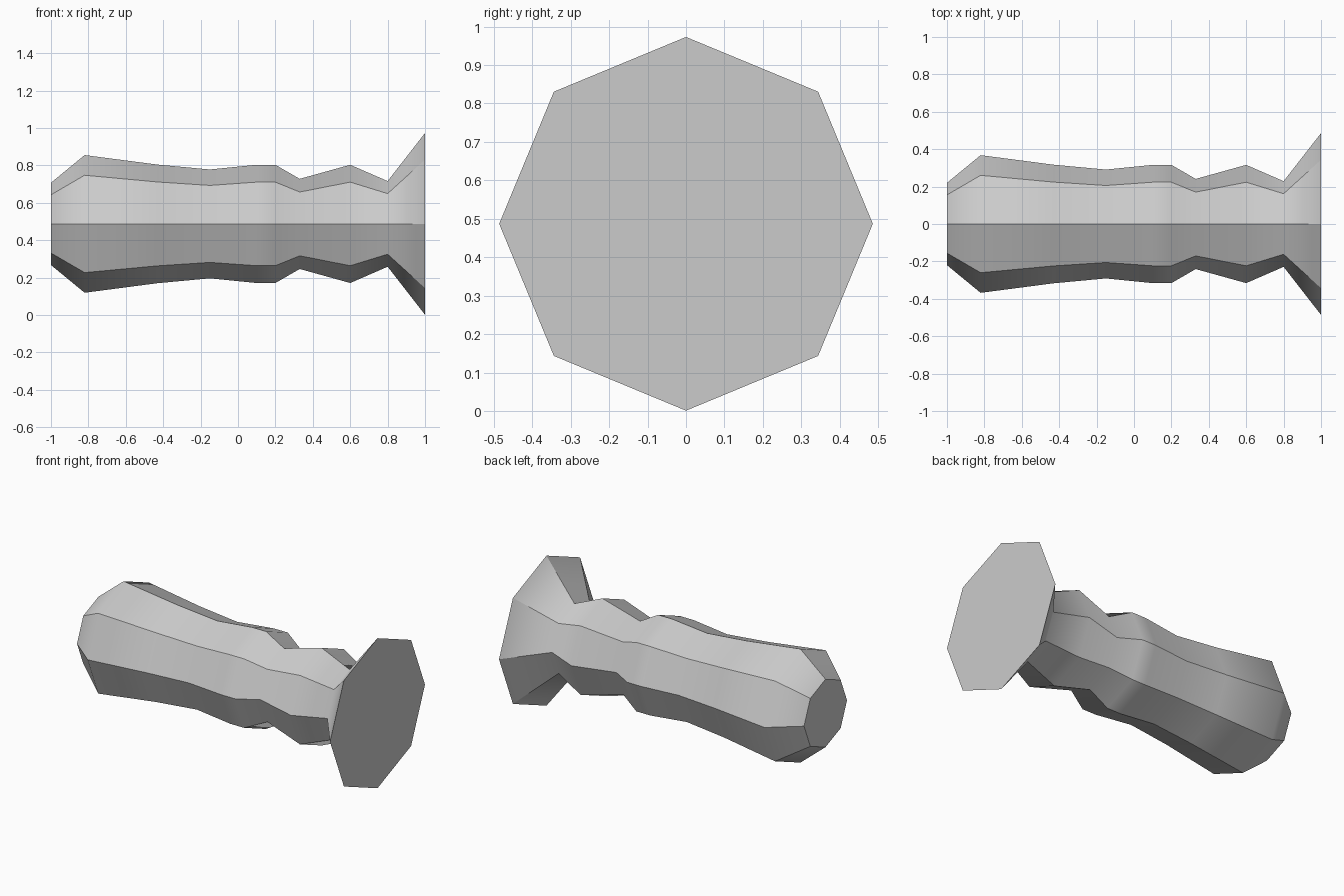
import bpy, bmesh
from math import cos, sin, pi

if "Cube" in bpy.data.objects:
    bpy.data.objects.remove(bpy.data.objects["Cube"])

SIDES, AXIS_Z = 8, 0.487
# (x, radius) profile along the handle, from butt to flared end
PROFILE = [(-1, 0.22), (-0.82, 0.368), (-0.43, 0.317), (-0.15, 0.291), (0.1, 0.316),
           (0.2, 0.316), (0.33, 0.241), (0.6, 0.316), (0.8, 0.229), (1, 0.486)]

bm = bmesh.new()
rings = [[bm.verts.new((x, r * cos(2 * pi * i / SIDES), AXIS_Z + r * sin(2 * pi * i / SIDES)))
          for i in range(SIDES)] for x, r in PROFILE]

# Octagonal side walls, smooth along the length
for a, b in zip(rings, rings[1:]):
    for i in range(SIDES):
        j = (i + 1) % SIDES
        bm.faces.new((a[i], a[j], b[j], b[i])).smooth = True

# Flat end caps
caps = [bm.faces.new(rings[0]), bm.faces.new(rings[-1])]
bmesh.ops.recalc_face_normals(bm, faces=bm.faces)

# Crisp lengthwise ridges and cap rims
for e in bm.edges:
    lengthwise = abs(e.verts[0].co.x - e.verts[1].co.x) > 0.01
    if lengthwise or any(f in caps for f in e.link_faces):
        e.smooth = False

mesh = bpy.data.meshes.new("turned_handle")
bm.to_mesh(mesh)
bm.free()
bpy.context.collection.objects.link(bpy.data.objects.new("turned_handle", mesh))
